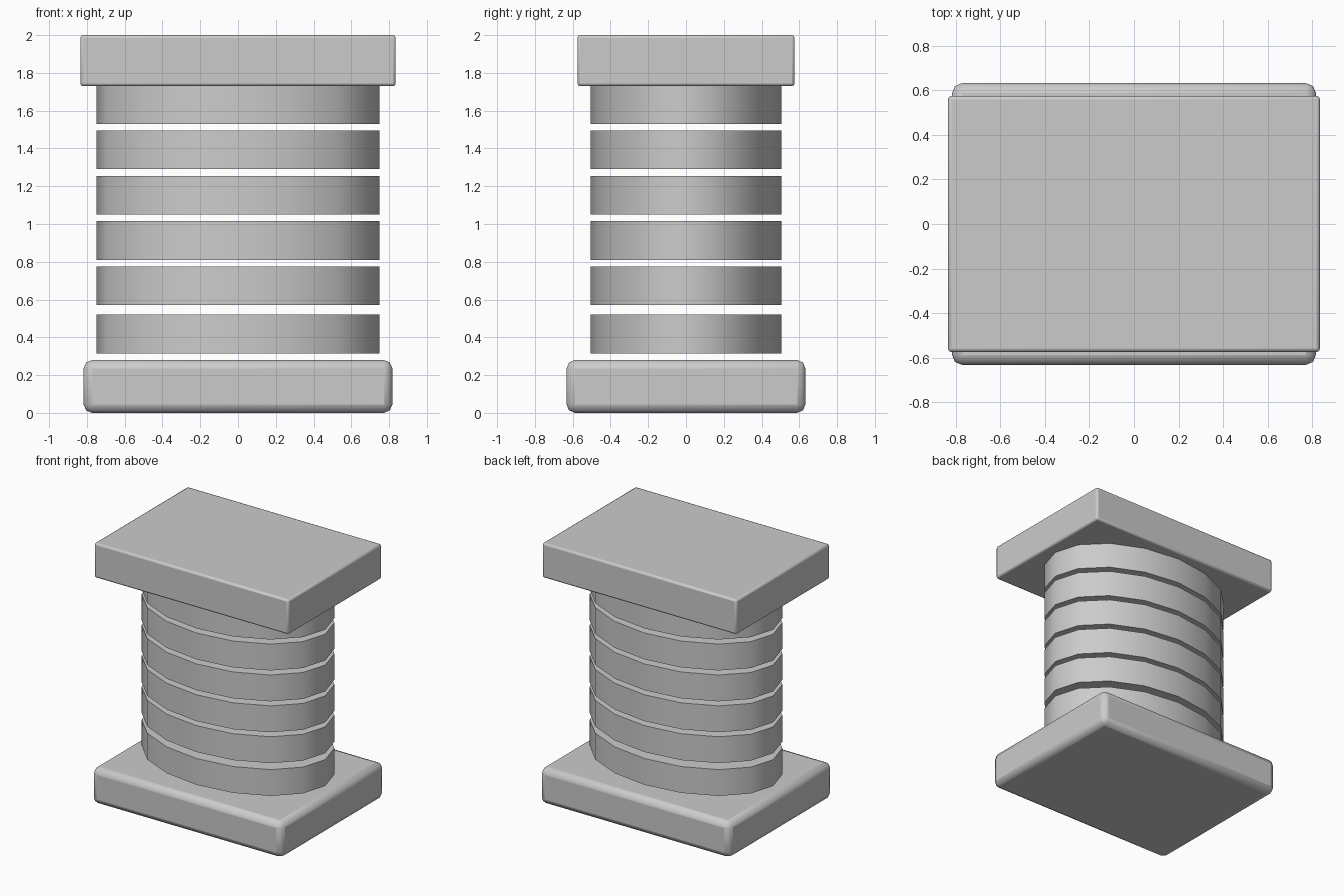
import bpy
from math import radians

cube = bpy.data.objects.get("Cube")
if cube:
    bpy.data.objects.remove(cube, do_unlink=True)

# Single plain grey for every part
grey = bpy.data.materials.new("light_grey")
grey.use_nodes = True
COLOUR = (0.6, 0.6, 0.6, 1)
grey.diffuse_color = COLOUR
grey.node_tree.nodes["Principled BSDF"].inputs["Base Color"].default_value = COLOUR


def finish(name, angle):
    obj = bpy.context.object
    obj.name = name
    obj.data.materials.append(grey)
    bpy.ops.object.transform_apply(location=False, rotation=False, scale=True)
    bpy.ops.object.shade_smooth_by_angle(angle=radians(angle))
    return obj


def plate(name, width, depth, bottom, top, bevel):
    bpy.ops.mesh.primitive_cube_add(size=1, location=(0, 0, (bottom + top) / 2))
    bpy.context.object.scale = (width, depth, top - bottom)
    obj = finish(name, 15)
    mod = obj.modifiers.new("rounded_edges", 'BEVEL')
    mod.width = bevel
    mod.segments = 2


def disc(name, bottom, height):
    bpy.ops.mesh.primitive_cylinder_add(vertices=16, radius=1, depth=height,
                                        location=(0, 0, bottom + height / 2))
    bpy.context.object.scale = (0.75, 0.505, 1)
    finish(name, 45)


# Base and cap slabs
plate("base_plate", 1.635, 1.265, 0, 0.28, 0.045)
plate("top_plate", 1.67, 1.15, 1.73, 2, 0.015)

# Stack of separate oval discs between the slabs
for i, z in enumerate((0.315, 0.57, 0.81, 1.05, 1.29, 1.53)):
    disc(f"disc_{i + 1}", z, 0.205)
